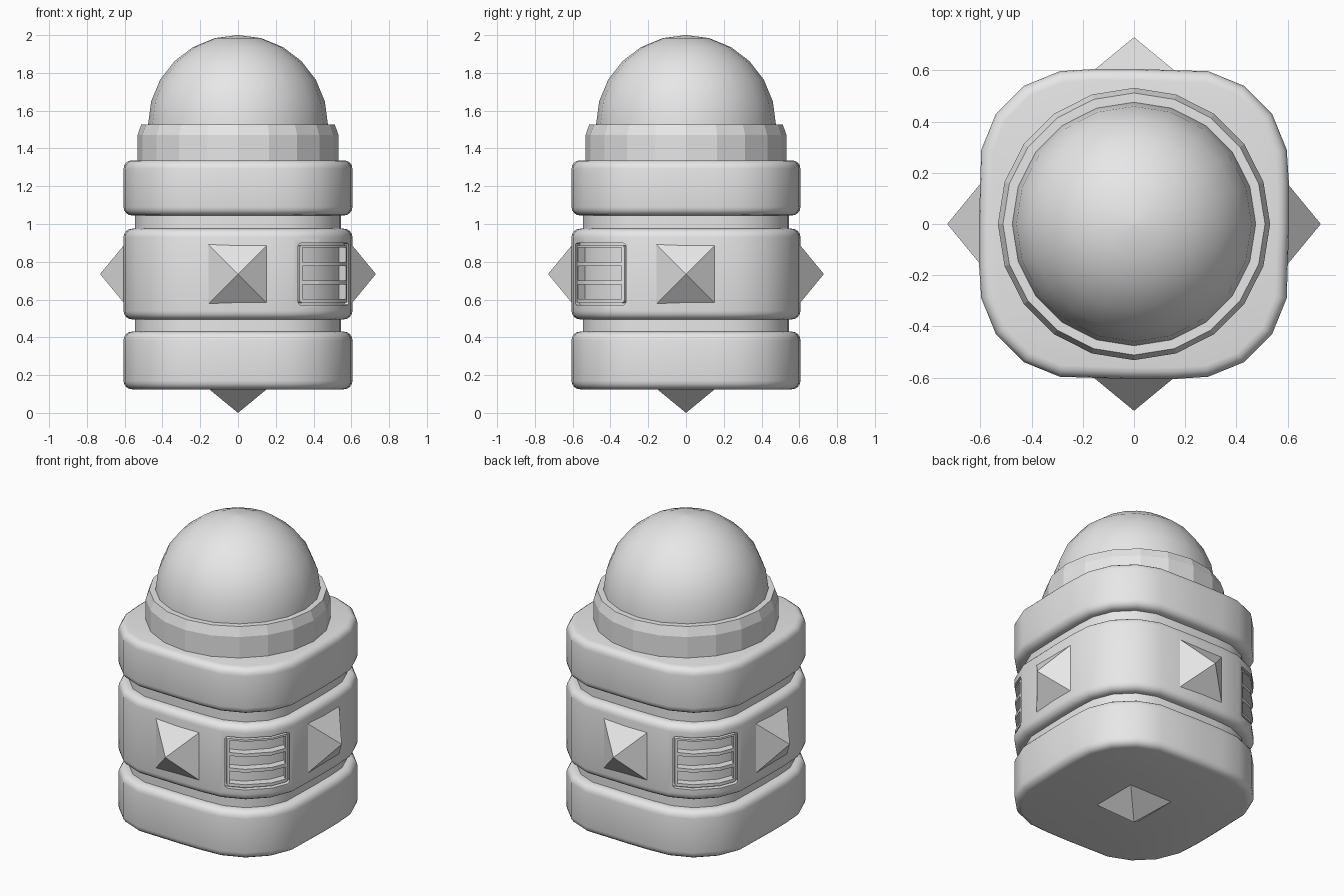
import bpy
import bmesh
import math
from mathutils import Vector, Matrix

if "Cube" in bpy.data.objects:
    bpy.data.objects.remove(bpy.data.objects["Cube"])

grey = bpy.data.materials.new("plain_grey")
grey.use_nodes = True
grey.diffuse_color = (0.8, 0.8, 0.8, 1)
grey.node_tree.nodes["Principled BSDF"].inputs["Base Color"].default_value = (0.8, 0.8, 0.8, 1)


def finish(name, bm):
    bmesh.ops.recalc_face_normals(bm, faces=bm.faces)
    mesh = bpy.data.meshes.new(name)
    bm.to_mesh(mesh)
    bm.free()
    mesh.materials.append(grey)
    obj = bpy.data.objects.new(name, mesh)
    bpy.context.collection.objects.link(obj)
    return obj


def shade(obj, degrees):
    bpy.ops.object.select_all(action="DESELECT")
    obj.select_set(True)
    bpy.context.view_layer.objects.active = obj
    bpy.ops.object.shade_smooth_by_angle(angle=math.radians(degrees))


def loft(name, rings):
    """Skin a stack of equal-length rings and cap both ends."""
    bm = bmesh.new()
    loops = [[bm.verts.new(p) for p in ring] for ring in rings]
    for low, high in zip(loops, loops[1:]):
        for i in range(len(low)):
            j = (i + 1) % len(low)
            bm.faces.new((low[i], low[j], high[j], high[i]))
    bm.faces.new(loops[0])
    bm.faces.new(loops[-1])
    return finish(name, bm)


# Rounded-square outline shared by the body parts
QUARTER = [(0.606, -0.155), (0.606, 0), (0.606, 0.155),
           (0.597, 0.29), (0.54, 0.43), (0.43, 0.54), (0.29, 0.597)]
outline = []
for k in range(4):
    turn = Matrix.Rotation(k * math.pi / 2, 2)
    outline += [turn @ Vector(p) for p in QUARTER[1:]]


def ring(inset, z):
    pts = []
    for i, p in enumerate(outline):
        along = outline[(i + 1) % len(outline)] - outline[i - 1]
        out = Vector((along.y, -along.x)).normalized()
        q = p - out * inset
        pts.append((q.x, q.y, z))
    return pts


def band(name, z0, z1, r=0.045):
    steps = [i * math.pi / 8 for i in range(5)]
    edge = [(r * (1 - math.sin(a)), r * (1 - math.cos(a))) for a in steps]
    rings = [ring(d, z0 + h) for d, h in edge]
    rings += [ring(d, z1 - h) for d, h in reversed(edge)]
    return loft(name, rings)


# Body bands and the narrower core between them
lower_band = band("lower_band", 0.125, 0.43)
middle_band = band("middle_band", 0.495, 0.975)
upper_band = band("upper_band", 1.045, 1.337)
core = loft("core", [ring(0.06, 0.3), ring(0.06, 1.2)])


# Curved slab that follows a body corner, for the vents
def corner_slab(name, half, z0, z1, depth_in, depth_out, side, r=0.0):
    def point(u, depth, z):
        d = 0.686 - max(0, abs(u) - 0.078) * 0.4245 - depth
        return (side * (d + u) / math.sqrt(2), side * (u - d) / math.sqrt(2), z)
    us = [-half, -0.078, 0.078, half]
    sections = [[point(u, depth_in, z0), point(u, depth_out, z0),
                 point(u, depth_out, z1), point(u, depth_in, z1)] for u in us]
    slab = loft(name, sections)
    if r:
        bm = bmesh.new()
        bm.from_mesh(slab.data)
        corners = [e for e in bm.edges
                   if abs(e.verts[0].co.z - e.verts[1].co.z) < 1e-4
                   and any(len(f.verts) == 4 and abs(f.normal.z) < 0.1
                           and {v.co.z for v in f.verts} != {e.verts[0].co.z}
                           and all(abs(abs((v.co.x + v.co.y) / math.sqrt(2)) - half) < 1e-4
                                   for v in f.verts)
                           for f in e.link_faces)
                   and any(abs(f.normal.z) > 0.9 for f in e.link_faces)]
        bmesh.ops.bevel(bm, geom=corners, offset=r, segments=3, affect="EDGES", profile=0.5)
        bm.to_mesh(slab.data)
        bm.free()
    return slab


def cut(target, cutter):
    mod = target.modifiers.new("cut", "BOOLEAN")
    mod.operation = "DIFFERENCE"
    mod.solver = "EXACT"
    mod.object = cutter
    bpy.context.view_layer.update()
    graph = bpy.context.evaluated_depsgraph_get()
    mesh = bpy.data.meshes.new_from_object(target.evaluated_get(graph))
    target.modifiers.clear()
    target.data = mesh


# Vents on two opposite corners: recess, panel and three slots
for side, label in ((1, "front"), (-1, "back")):
    recess = corner_slab("recess_cutter", 0.19, 0.57, 0.90, 0.03, -0.05, side, 0.02)
    cut(middle_band, recess)
    bpy.data.objects.remove(recess)
    panel = corner_slab(label + "_vent_panel", 0.178, 0.583, 0.887, 0.034, 0.004, side, 0.014)
    for z in (0.602, 0.7, 0.798):
        slot = corner_slab("slot_cutter", 0.163, z, z + 0.077, 0.055, -0.05, side)
        cut(middle_band, slot)
        cut(panel, slot)
        bpy.data.objects.remove(slot)
    shade(panel, 30)

for part in (lower_band, middle_band, upper_band, core):
    shade(part, 30)


# Pyramid studs on the four sides and underneath
def stud(name, matrix):
    bm = bmesh.new()
    bmesh.ops.create_cone(bm, cap_ends=True, segments=4, radius1=0.158 * math.sqrt(2),
                          radius2=0, depth=0.13,
                          matrix=matrix @ Matrix.Rotation(math.pi / 4, 4, "Z"))
    return finish(name, bm)


for k, label in enumerate(("front", "left", "back", "right")):
    stud(label + "_stud", Matrix.Rotation(k * math.pi / 2, 4, "Z")
         @ Matrix.Translation((0, -0.665, 0.735)) @ Matrix.Rotation(math.pi / 2, 4, "X"))
stud("bottom_stud", Matrix.Translation((0, 0, 0.065)) @ Matrix.Rotation(math.pi, 4, "X"))


# Collar and dome, twenty sided
def turned(name, profile, sides=20):
    angles = [i * 2 * math.pi / sides for i in range(sides)]
    return loft(name, [[(r * math.cos(a), r * math.sin(a), z) for a in angles]
                       for r, z in profile])


collar = turned("collar", [(0.532, 1.3), (0.532, 1.47), (0.512, 1.528), (0.45, 1.528)])
shade(collar, 15)

arc = [math.radians(a) for a in range(0, 90, 15)]
dome = turned("dome", [(0.476, 1.5)]
              + [(0.476 * math.cos(a), 1.527 + 0.473 * math.sin(a)) for a in arc]
              + [(0.004, 2.0)])
shade(dome, 40)
